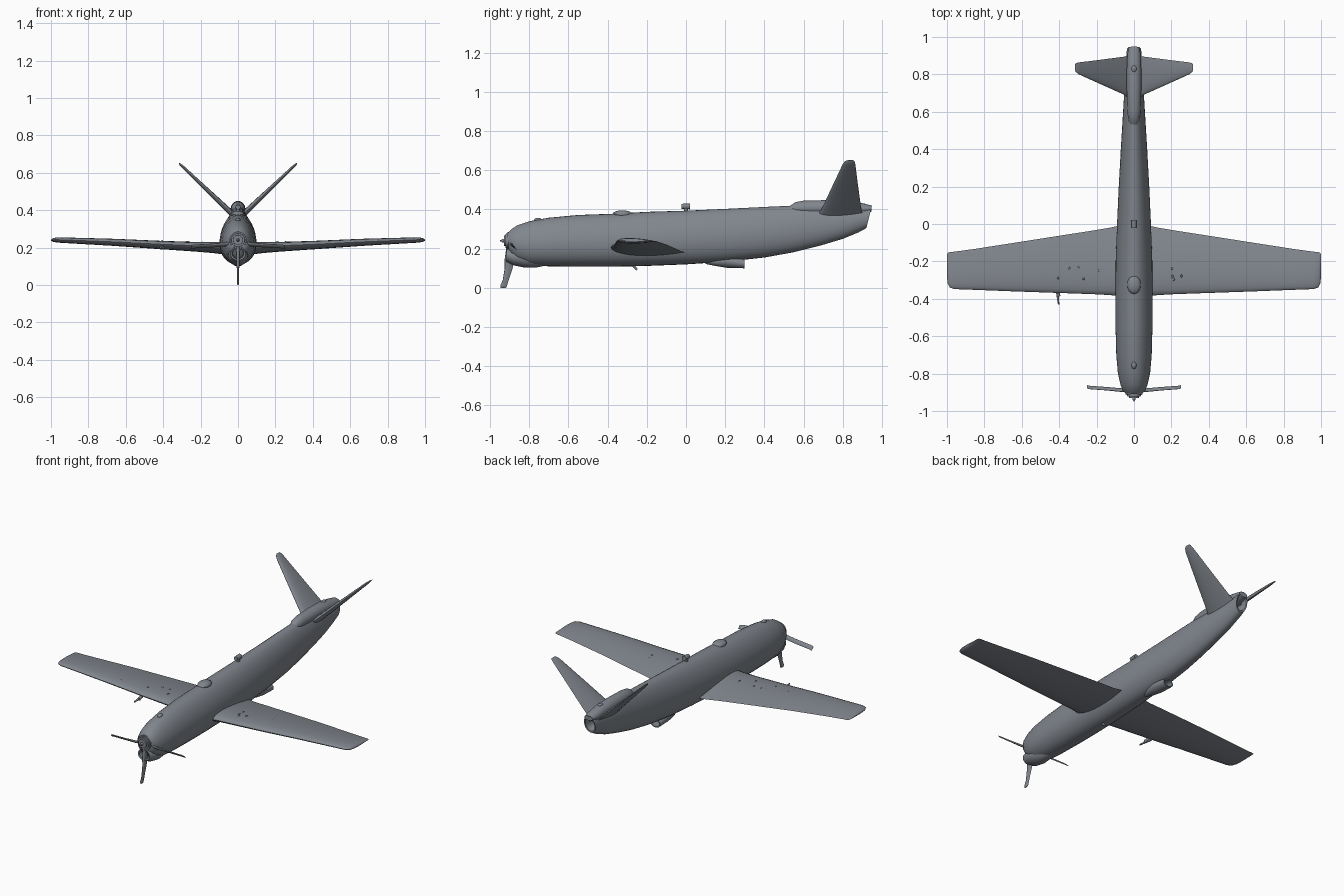
import bpy, bmesh, math, random
from mathutils import Vector

cube = bpy.data.objects.get("Cube")
if cube:
    bpy.data.objects.remove(cube, do_unlink=True)


def make_material(name, colour):
    mat = bpy.data.materials.new(name)
    mat.use_nodes = True
    mat.diffuse_color = colour
    mat.node_tree.nodes["Principled BSDF"].inputs["Base Color"].default_value = colour
    return mat


GREY = make_material("blue grey metal", (0.22, 0.24, 0.27, 1))


def finish(name, bm, angle=40):
    bmesh.ops.recalc_face_normals(bm, faces=bm.faces)
    mesh = bpy.data.meshes.new(name)
    bm.to_mesh(mesh)
    bm.free()
    obj = bpy.data.objects.new(name, mesh)
    bpy.context.collection.objects.link(obj)
    mesh.materials.append(GREY)
    bpy.ops.object.select_all(action='DESELECT')
    obj.select_set(True)
    bpy.context.view_layer.objects.active = obj
    bpy.ops.object.shade_smooth_by_angle(angle=math.radians(angle))
    return obj


def loft(name, rings, angle=40):
    """Skin a list of equal point rings and cap both ends."""
    bm = bmesh.new()
    rows = [[bm.verts.new(p) for p in ring] for ring in rings]
    count = len(rows[0])
    for a, b in zip(rows, rows[1:]):
        for i in range(count):
            j = (i + 1) % count
            bm.faces.new((a[i], a[j], b[j], b[i]))
    bm.faces.new(rows[0])
    bm.faces.new(rows[-1])
    return finish(name, bm, angle)


def body_ring(y, width, low, high, pear=0.0, slant=0.0, count=32):
    """Egg-shaped cross-section, narrower at the top."""
    mid, half = (low + high) / 2, (high - low) / 2
    ring = []
    for i in range(count):
        a = math.tau * i / count
        s, c = math.sin(a), math.cos(a)
        ring.append((width * c * (1 - pear * s), y + slant * half * s, mid + half * s))
    return ring


def airfoil(le, te, thick, normal, count=24):
    """Streamlined section between a leading and a trailing point."""
    le, te, normal = Vector(le), Vector(te), Vector(normal)
    ring = []
    for i in range(count):
        t = math.tau * i / count
        u = (1 + math.cos(t)) / 2
        h = 2.6 * thick * math.sqrt(u) * (1 - u) * (1 if math.sin(t) >= 0 else -1)
        ring.append(le.lerp(te, u) + normal * h)
    return ring


def cylinder(name, start, end, r1, r2, sides=16):
    start, end = Vector(start), Vector(end)
    axis = end - start
    bm = bmesh.new()
    bmesh.ops.create_cone(bm, cap_ends=True, segments=sides, radius1=r1, radius2=r2, depth=axis.length)
    bm.transform(axis.to_track_quat('Z', 'Y').to_matrix().to_4x4())
    bmesh.ops.translate(bm, verts=bm.verts, vec=(start + end) / 2)
    return finish(name, bm)


def ellipsoid(name, centre, size, segments=16):
    bm = bmesh.new()
    bmesh.ops.create_uvsphere(bm, u_segments=segments, v_segments=segments // 2, radius=1)
    bmesh.ops.scale(bm, verts=bm.verts, vec=size)
    bmesh.ops.translate(bm, verts=bm.verts, vec=centre)
    return finish(name, bm)


# Fuselage: y, half width, bottom, top; ends in a slanted open tailpipe
sections = [
    (-.905, .046, .19, .285), (-.89, .06, .16, .3), (-.86, .072, .132, .32),
    (-.8, .086, .115, .34), (-.7, .094, .11, .358), (-.55, .098, .108, .372),
    (-.38, .098, .108, .378), (-.2, .097, .112, .388), (0, .09, .12, .394),
    (.2, .081, .133, .403), (.4, .07, .155, .413), (.55, .061, .182, .42),
    (.7, .052, .22, .425), (.8, .047, .25, .425), (.88, .042, .283, .425)]
rings = [body_ring(*s, pear=.14 * min(1, i / 4)) for i, s in enumerate(sections)]
rings += [body_ring(.935, .038, .305, .42, .1, .25),
          body_ring(.933, .031, .315, .41, .1, .25),
          body_ring(.85, .024, .33, .4)]
loft("fuselage", rings)

# Long fairing along the top of the tail
loft("tail_top_fairing", [
    body_ring(.53, .02, .38, .418), body_ring(.56, .031, .37, .438),
    body_ring(.6, .036, .37, .445), body_ring(.72, .039, .37, .448),
    body_ring(.83, .039, .37, .445), body_ring(.91, .035, .375, .43),
    body_ring(.947, .028, .39, .42)])

# Chin intake, belly exhaust scoop, hollow at the open end
loft("chin_intake", [
    body_ring(-.87, .025, .14, .19), body_ring(-.912, .032, .14, .195),
    body_ring(-.915, .04, .132, .2), body_ring(-.88, .052, .115, .2),
    body_ring(-.82, .055, .103, .2), body_ring(-.76, .045, .105, .19),
    body_ring(-.68, .02, .12, .18)])
loft("belly_scoop", [
    body_ring(.1, .012, .122, .15), body_ring(.15, .03, .112, .16),
    body_ring(.21, .038, .102, .17), body_ring(.298, .034, .1, .148),
    body_ring(.297, .027, .106, .142), body_ring(.24, .022, .11, .138)])

# Nose rings and spinner
for i, (y, r) in enumerate([(-.912, .044), (-.921, .036), (-.93, .026)]):
    cylinder(f"nose_ring_{i + 1}", (0, -.89, .24), (0, y, .24), r + .003, r, 28)
cylinder("spinner_pin", (0, -.925, .24), (0, -.95, .24), .008, .003)
ellipsoid("spinner_tip", (0, -.935, .24), (.009, .009, .009))

# Wings and tail fins, one pair each
for side, label in ((1, "left"), (-1, "right")):
    # x, leading y, trailing y, leading z, trailing z, half thickness
    stations = [
        (0, -.385, -.005, .205, .18, .034), (.085, -.385, -.01, .206, .182, .032),
        (.13, -.38, -.02, .208, .184, .028), (.22, -.375, -.035, .21, .192, .025),
        (.42, -.368, -.066, .218, .206, .022), (.65, -.36, -.102, .23, .222, .019),
        (.85, -.352, -.133, .238, .232, .016), (.96, -.348, -.148, .242, .237, .014),
        (.985, -.34, -.15, .242, .238, .011), (.997, -.315, -.155, .241, .239, .006),
        (1, -.28, -.165, .24, .239, .002)]
    loft(label + "_wing", [
        airfoil((side * x, y1, z1), (side * x, y2, z2), t, (0, 0, 1))
        for x, y1, y2, z1, z2, t in stations])
    fin = [(.015, .66, .91, .365, .017), (.05, .69, .895, .398, .015),
           (.18, .748, .878, .522, .011), (.295, .8, .864, .632, .007),
           (.31, .812, .86, .646, .005), (.316, .825, .852, .652, .001)]
    loft(label + "_tail_fin", [
        airfoil((side * x, y1, z), (side * x, y2, z), t, (-.69 * side, 0, .73))
        for x, y1, y2, z, t in fin])
    # Side propeller blades
    blade = [(.02, -.892, .235, .007), (.07, -.888, .226, .006),
             (.15, -.881, .22, .004), (.235, -.875, .216, .003), (.25, -.872, .213, .001)]
    loft(label + "_propeller_blade", [
        airfoil((side * x, y - .008, z), (side * x, y + .01, z - .02), t, (0, .74, .67))
        for x, y, z, t in blade])

# Lower propeller blade, bent forward at the tip
lower = [(.22, -.915, -.885, .01), (.15, -.925, -.875, .009), (.1, -.925, -.885, .007),
         (.04, -.935, -.905, .005), (.012, -.948, -.913, .004), (0, -.946, -.918, .003)]
loft("lower_propeller_blade", [
    airfoil((0, y1, z), (0, y2, z), t, (1, 0, 0)) for z, y1, y2, t in lower])
ellipsoid("lower_blade_tip", (0, -.935, .012), (.006, .012, .012))

# Canopy hump, top blister, dorsal post, belly stub
ellipsoid("canopy_hump", (0, -.325, .376), (.036, .05, .02))
ellipsoid("nose_blister", (0, -.755, .346), (.013, .02, .012))
ellipsoid("tail_blister", (0, .83, .443), (.013, .018, .007))
cylinder("dorsal_post", (0, 0, .385), (0, 0, .412), .01, .01)
cylinder("dorsal_head", (0, -.022, .416), (0, .02, .416), .013, .015, 12)
cylinder("belly_stub", (0, -.27, .115), (0, -.25, .092), .007, .005)

# Probe under the right wing
cylinder("probe_arm", (-.41, -.33, .212), (-.402, -.385, .198), .009, .009, 10)
cylinder("probe_tube", (-.412, -.345, .198), (-.403, -.43, .198), .009, .004, 10)

# Small raised fasteners scattered over the wings
random.seed(7)
for i in range(24):
    side = 1 if i % 2 else -1
    x = random.uniform(.16, .92)
    u = random.uniform(.2, .65)
    y = -.372 + .025 * x + u * (.33 - .16 * x)
    z = .2 + .04 * x - .015 * u + 2.6 * (.027 - .013 * x) * math.sqrt(u) * (1 - u)
    ellipsoid(f"wing_fastener_{i + 1}", (side * x, y, z), (.006, .009, .006), 8)
